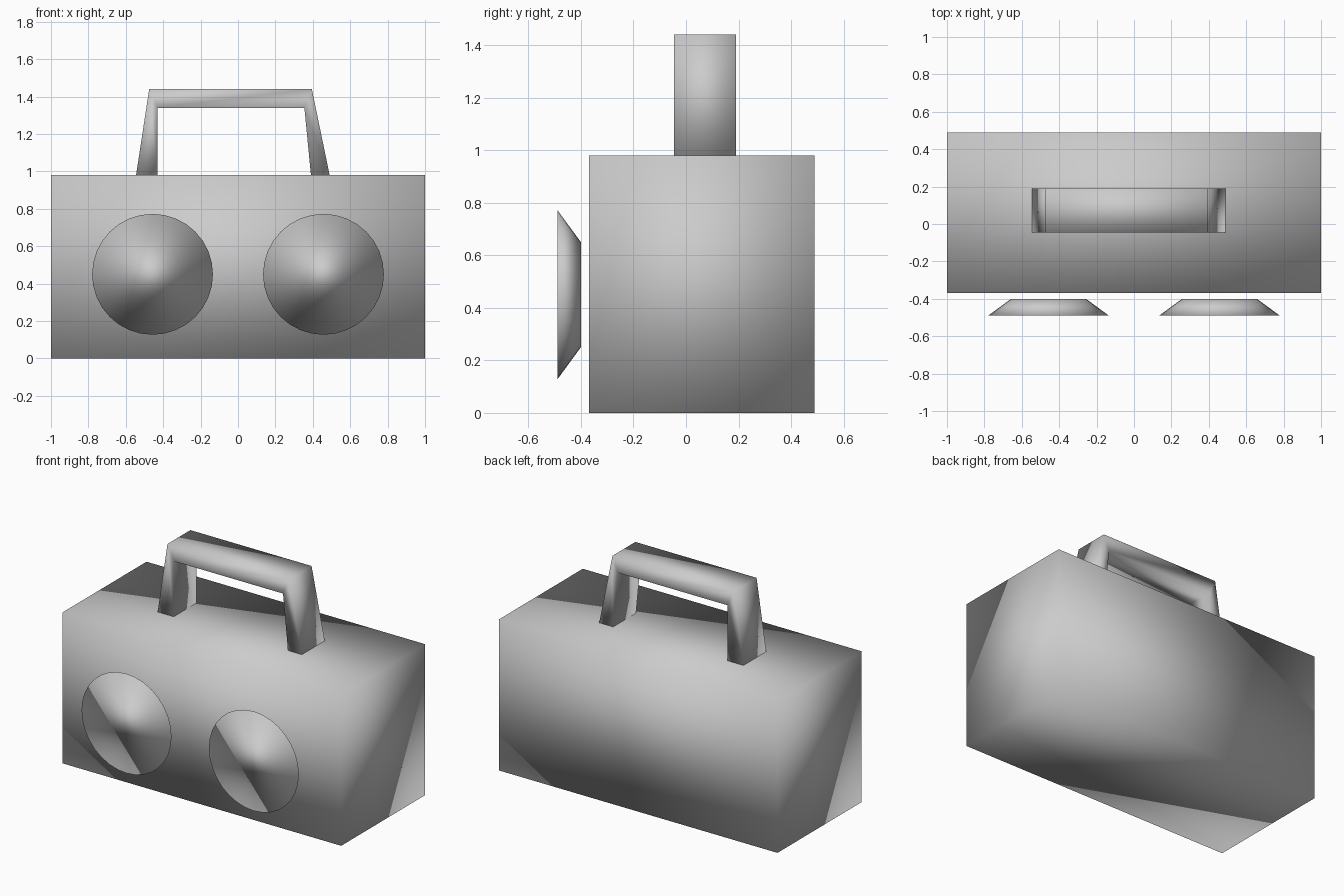
import bpy
import bmesh
from mathutils import Matrix

cube = bpy.data.objects.get("Cube")
if cube:
    bpy.data.objects.remove(cube, do_unlink=True)

grey = bpy.data.materials.new("plain grey")
grey.use_nodes = True
COLOUR = (0.6, 0.6, 0.6, 1)
grey.diffuse_color = COLOUR
grey.node_tree.nodes["Principled BSDF"].inputs["Base Color"].default_value = COLOUR


def finish(name, bm):
    """Turn a bmesh into a fully smooth-shaded grey object."""
    bmesh.ops.recalc_face_normals(bm, faces=bm.faces)
    for face in bm.faces:
        face.smooth = True
    mesh = bpy.data.meshes.new(name)
    bm.to_mesh(mesh)
    bm.free()
    mesh.materials.append(grey)
    obj = bpy.data.objects.new(name, mesh)
    bpy.context.collection.objects.link(obj)
    return obj


# Body: plain box with soft shading
bm = bmesh.new()
bmesh.ops.create_cube(bm, size=1)
bmesh.ops.scale(bm, vec=(2, 0.86, 0.98), verts=bm.verts)
bmesh.ops.translate(bm, vec=(0, 0.06, 0.49), verts=bm.verts)
finish("body", bm)

# Handle: mitred arch, outer and inner outlines swept through its depth
outer = [(-0.545, 0.98), (-0.475, 1.44), (0.395, 1.44), (0.49, 0.98)]
inner = [(-0.43, 0.98), (-0.43, 1.34), (0.355, 1.34), (0.39, 0.98)]
bm = bmesh.new()
rings = []
for (ox, oz), (ix, iz) in zip(outer, inner):
    corners = [(ox, -0.045, oz), (ox, 0.19, oz), (ix, 0.19, iz), (ix, -0.045, iz)]
    rings.append([bm.verts.new(c) for c in corners])
for a, b in zip(rings, rings[1:]):
    for i in range(4):
        j = (i + 1) % 4
        bm.faces.new((a[i], a[j], b[j], b[i]))
bm.faces.new(rings[0])
bm.faces.new(rings[-1])
finish("handle", bm)

# Speakers: shallow cones, wide at the front, standing just off the body
for side, x in (("right", -0.457), ("left", 0.457)):
    bm = bmesh.new()
    bmesh.ops.create_cone(bm, cap_ends=True, segments=32,
                          radius1=0.2, radius2=0.323, depth=0.09)
    bmesh.ops.rotate(bm, matrix=Matrix.Rotation(1.5708, 3, "X"), verts=bm.verts)
    bmesh.ops.translate(bm, vec=(x, -0.445, 0.45), verts=bm.verts)
    finish(side + "_speaker", bm)
